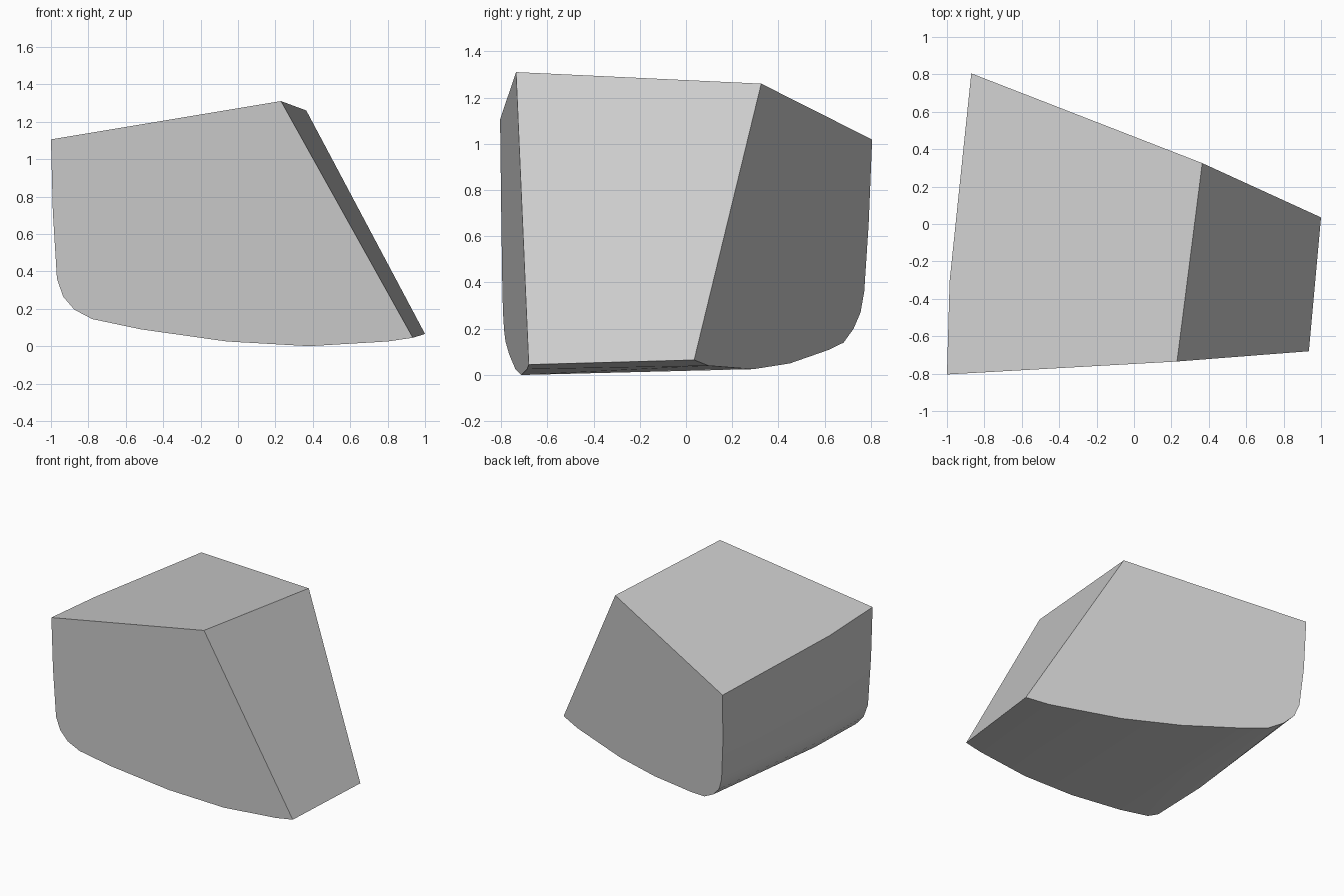
import bpy, bmesh, math

if "Cube" in bpy.data.objects:
    bpy.data.objects.remove(bpy.data.objects["Cube"])

# One grey stone colour
grey = bpy.data.materials.new("stone grey")
grey.diffuse_color = (0.6, 0.6, 0.6, 1)
grey.use_nodes = True
grey.node_tree.nodes["Principled BSDF"].inputs["Base Color"].default_value = grey.diffuse_color

# Matching front and back outlines (x, z): top left, top right, then along the belly
front = [(-1, 1.105), (0.23, 1.31), (0.935, 0.045), (0.80, 0.025), (0.38, 0.0),
         (-0.06, 0.025), (-0.52, 0.09), (-0.78, 0.145), (-0.875, 0.195),
         (-0.935, 0.265), (-0.968, 0.36), (-0.99, 0.72)]
back = [(-0.87, 1.018), (0.365, 1.26), (1.0, 0.065), (0.84, 0.04), (0.35, 0.025),
        (-0.05, 0.05), (-0.48, 0.11), (-0.63, 0.14), (-0.735, 0.20),
        (-0.805, 0.27), (-0.838, 0.36), (-0.862, 0.65)]

# Each outline lies on its own slanted plane
f = [(x, -0.734 + 0.058 * x - 0.011 * z, z) for x, z in front]
b = [(x, 0.428 - 0.395 * x + 0.033 * z, z) for x, z in back]

# Slight outward bend of the left side, about a third of the way back
mid = []
for i in (0, 8, 9, 10, 11):
    p = [u + (v - u) * 0.31 for u, v in zip(f[i], b[i])]
    p[0] -= 0.026
    p[2] -= 0.004
    mid.append(p)

# Solid shard wrapped around the outlines
bm = bmesh.new()
for p in f + b + mid:
    bm.verts.new(p)
res = bmesh.ops.convex_hull(bm, input=bm.verts[:])
loose = {g for g in res["geom_interior"] + res["geom_unused"]
         if isinstance(g, bmesh.types.BMVert)}
bmesh.ops.delete(bm, geom=list(loose), context='VERTS')
bmesh.ops.dissolve_limit(bm, angle_limit=math.radians(1.5),
                         verts=bm.verts[:], edges=bm.edges[:])
bmesh.ops.recalc_face_normals(bm, faces=bm.faces[:])
mesh = bpy.data.meshes.new("stone_shard")
bm.to_mesh(mesh)
bm.free()
mesh.materials.append(grey)
shard = bpy.data.objects.new("stone_shard", mesh)
bpy.context.collection.objects.link(shard)

# Smooth the curved belly, keep the broken edges sharp
bpy.context.view_layer.objects.active = shard
shard.select_set(True)
bpy.ops.object.shade_smooth_by_angle(angle=math.radians(30))
